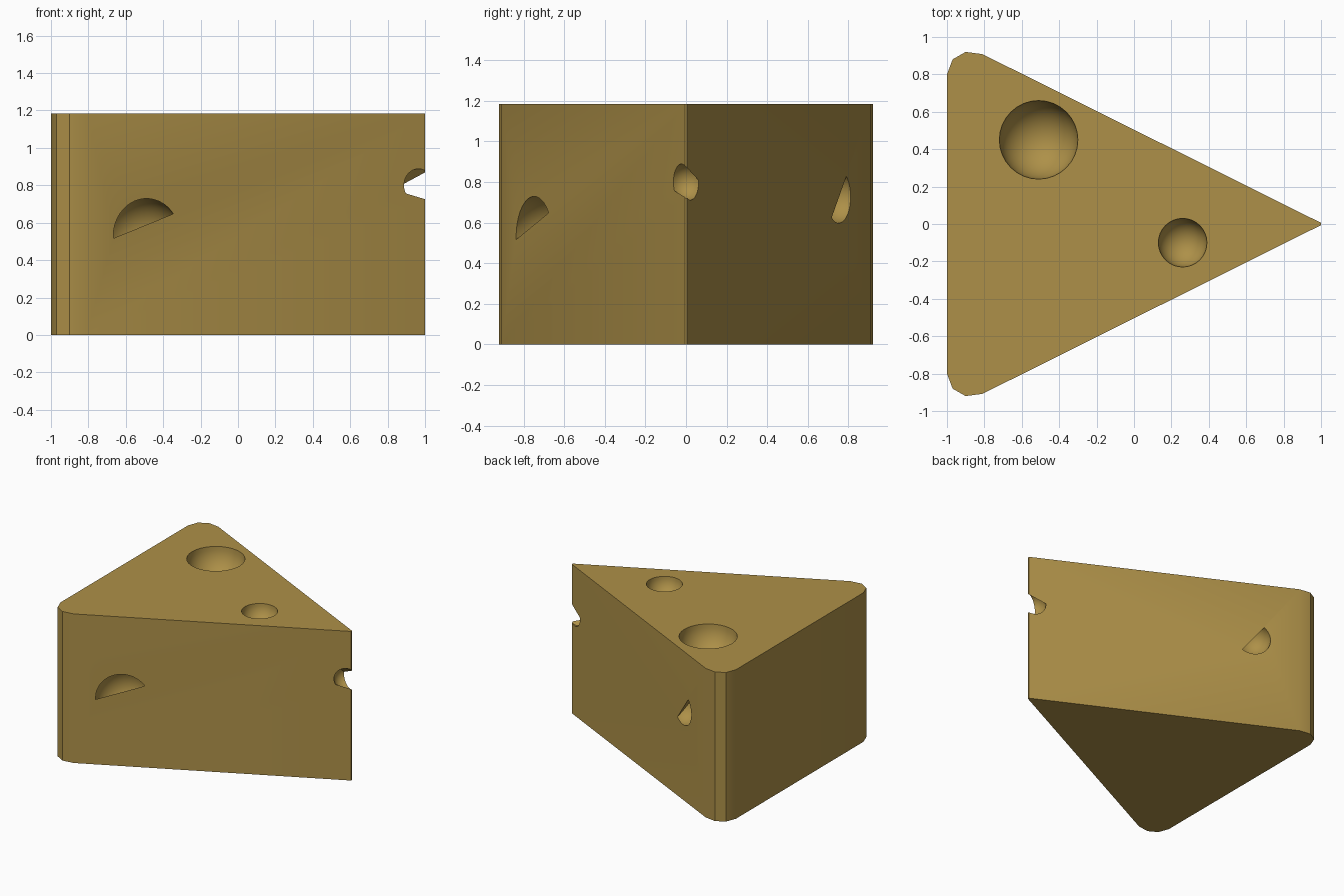
import bpy, bmesh
from mathutils import Vector

if "Cube" in bpy.data.objects:
    bpy.data.objects.remove(bpy.data.objects["Cube"])

HEIGHT = 1.185
cheese_mat = bpy.data.materials.new("cheese")
cheese_mat.diffuse_color = (0.42, 0.28, 0.065, 1)
cheese_mat.use_nodes = True
cheese_mat.node_tree.nodes["Principled BSDF"].inputs["Base Color"].default_value = cheese_mat.diffuse_color


def make_object(name, bm):
    bmesh.ops.recalc_face_normals(bm, faces=bm.faces[:])
    mesh = bpy.data.meshes.new(name)
    bm.to_mesh(mesh)
    bm.free()
    mesh.materials.append(cheese_mat)
    obj = bpy.data.objects.new(name, mesh)
    bpy.context.collection.objects.link(obj)
    return obj


# Wedge body: half outline mirrored, then extruded up
half = [(1, 0.006), (-0.81, 0.908), (-0.90, 0.92), (-0.97, 0.88), (-1, 0.80)]
outline = half + [(x, -y) for x, y in reversed(half)]
bm = bmesh.new()
base = bm.faces.new([bm.verts.new((x, y, 0)) for x, y in outline])
top = bmesh.ops.extrude_face_region(bm, geom=[base])["geom"]
bmesh.ops.translate(bm, vec=(0, 0, HEIGHT),
                    verts=[v for v in top if isinstance(v, bmesh.types.BMVert)])
wedge = make_object("cheese_wedge", bm)


def side_plane(side, point, s, z, undercut):
    """Clip plane on a slanted side; (s, z) is the kept direction in that side."""
    along = Vector((0.894, -0.447 * side, 0))
    inward = Vector((-0.447, -0.894 * side, 0))
    return Vector(point), (along * s + Vector((0, 0, z)) + inward * undercut).normalized()


def hole(name, center, radius, planes=()):
    """Carve a ball, optionally trimmed flat by planes, out of the wedge."""
    bm = bmesh.new()
    bmesh.ops.create_uvsphere(bm, u_segments=32, v_segments=20, radius=radius)
    bmesh.ops.translate(bm, vec=center, verts=bm.verts[:])
    for co, no in planes:
        cut = bmesh.ops.bisect_plane(bm, geom=bm.verts[:] + bm.edges[:] + bm.faces[:],
                                     plane_co=co, plane_no=no, clear_inner=True)
        edges = [e for e in bm.edges if e.is_boundary]
        bmesh.ops.holes_fill(bm, edges=edges, sides=0)
    cutter = make_object(name, bm)
    cutter.hide_render = True
    mod = wedge.modifiers.new(name, "BOOLEAN")
    mod.operation = "DIFFERENCE"
    mod.solver = "EXACT"
    mod.object = cutter
    bpy.context.view_layer.objects.active = wedge
    bpy.ops.object.modifier_apply(modifier=mod.name)
    bpy.data.objects.remove(cutter)


# Round holes in the top
hole("large_top_hole", (-0.51, 0.45, HEIGHT), 0.21)
hole("small_top_hole", (0.26, -0.10, HEIGHT), 0.13)

# Half-round hole in each slanted side
hole("front_hole", (-0.517, -0.691, 0.53), 0.209,
     [side_plane(-1, (-0.505, -0.7525, 0.58), -0.343, 0.939, 0.9)])
hole("back_hole", (-0.50, 0.75, 0.7275), 0.13,
     [side_plane(1, (-0.50, 0.75, 0.7275), -0.78, -0.62, 0.6)])

# Notch through the thin tip
hole("tip_notch", (0.955, 0, 0.80), 0.092,
     [side_plane(-1, (0.94, -0.03, 0.738), 0.26, 0.965, 0.9),
      side_plane(1, (0.94, 0.03, 0.843), 0.436, -0.90, 0.9)])

# Smooth hole interiors with crisp edges
bpy.ops.object.select_all(action="DESELECT")
wedge.select_set(True)
bpy.context.view_layer.objects.active = wedge
bpy.ops.object.shade_smooth_by_angle(angle=0.5)
